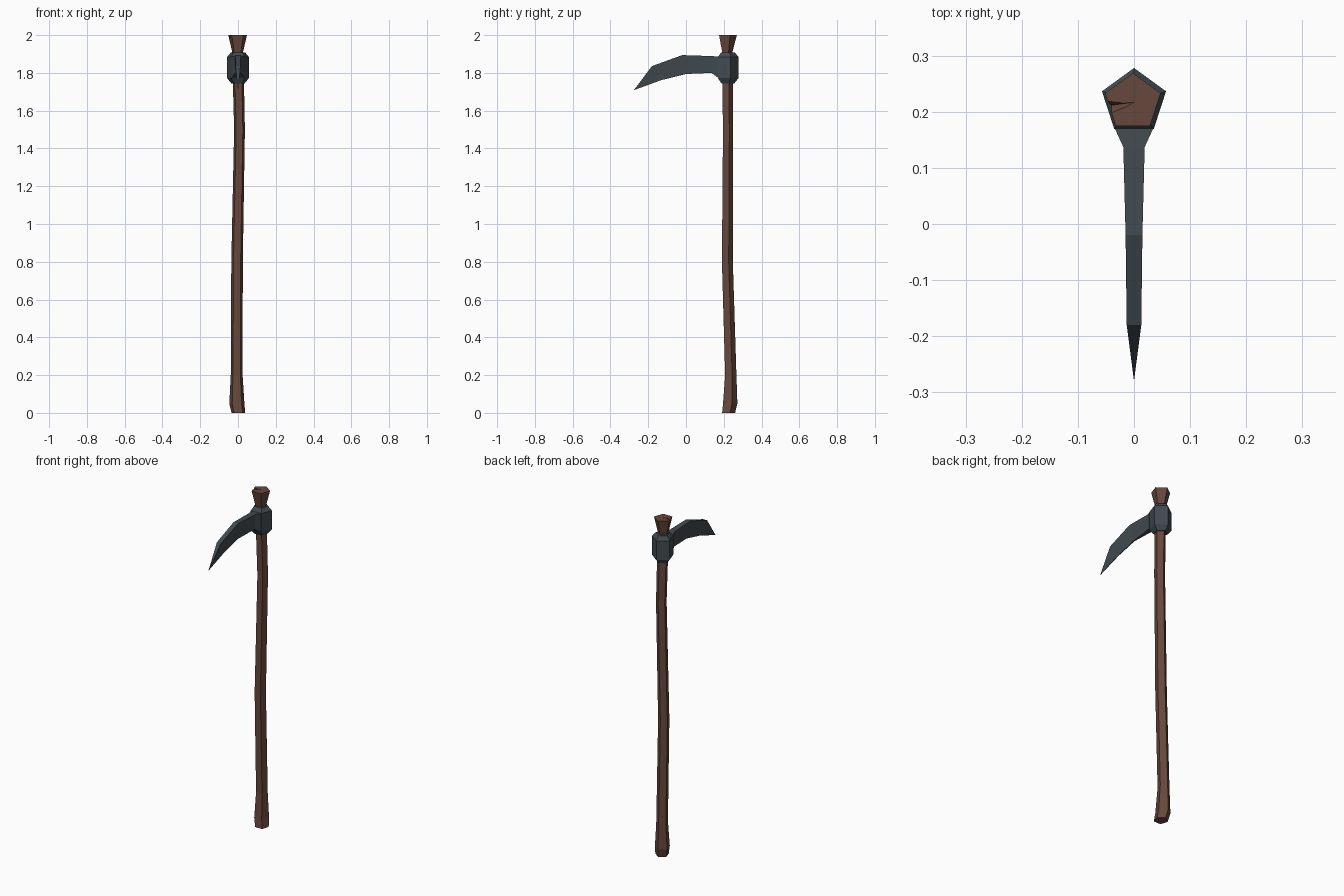
import bpy, bmesh, math

if "Cube" in bpy.data.objects:
    bpy.data.objects.remove(bpy.data.objects["Cube"])


def material(name, color):
    m = bpy.data.materials.new(name)
    m.diffuse_color = (*color, 1)
    m.use_nodes = True
    m.node_tree.nodes["Principled BSDF"].inputs["Base Color"].default_value = m.diffuse_color
    return m


wood = material("wood", (0.135, 0.065, 0.045))
iron = material("iron", (0.055, 0.07, 0.08))


def loft(name, rings, mat=None):
    """Skin a list of equal-length vertex rings and cap both ends."""
    bm = bmesh.new()
    vs = [[bm.verts.new(p) for p in ring] for ring in rings]
    n = len(rings[0])
    for a, b in zip(vs, vs[1:]):
        for i in range(n):
            j = (i + 1) % n
            bm.faces.new((a[i], a[j], b[j], b[i]))
    bm.faces.new(vs[0][::-1])
    bm.faces.new(vs[-1])
    bmesh.ops.remove_doubles(bm, verts=bm.verts[:], dist=0.0003)
    bmesh.ops.recalc_face_normals(bm, faces=bm.faces[:])
    me = bpy.data.meshes.new(name)
    bm.to_mesh(me)
    bm.free()
    ob = bpy.data.objects.new(name, me)
    bpy.context.collection.objects.link(ob)
    if mat:
        me.materials.append(mat)
    return ob


def pentagon(z, x, y, r):
    """Five-sided ring with its point towards the back."""
    angles = [math.radians(90 + 72 * k) for k in range(5)]
    return [(x + r * math.cos(a), y + r * math.sin(a), z) for a in angles]


# Crooked wooden handle: z, centre x, centre y, radius
handle_path = [
    (0.00, 0.002, 0.222, 0.038),
    (0.05, -0.006, 0.230, 0.042),
    (0.20, -0.007, 0.234, 0.033),
    (0.80, -0.005, 0.216, 0.032),
    (1.50, 0.008, 0.220, 0.030),
    (1.76, 0.002, 0.217, 0.031),
    (1.91, -0.002, 0.216, 0.030),
    (2.00, -0.002, 0.217, 0.052),
]
handle = loft("handle", [pentagon(*p) for p in handle_path], wood)

# Split in the top of the handle
split = loft("split_cutter", [
    [(-0.075, 0.227, 2.01), (-0.062, 0.182, 2.01), (-0.075, 0.207, 1.965)],
    [(0.0, 0.2175, 2.01), (0.0, 0.2165, 2.01), (0.0, 0.217, 1.997)],
])
split.hide_render = True
split.hide_viewport = True
cut = handle.modifiers.new("split", 'BOOLEAN')
cut.operation = 'DIFFERENCE'
cut.solver = 'EXACT'
cut.object = split

# Iron collar with chamfered ends
loft("collar", [pentagon(z, 0, 0.218, r) for z, r in
                [(1.745, 0.038), (1.772, 0.060), (1.885, 0.060), (1.908, 0.040)]], iron)

# Curved blade: top y, top z, bottom y, bottom z, top half width, bottom half width
blade = [
    (0.172, 1.886, 0.172, 1.772, 0.035, 0.035),
    (0.137, 1.889, 0.135, 1.800, 0.019, 0.015),
    (-0.020, 1.894, 0.000, 1.794, 0.015, 0.003),
    (-0.180, 1.836, -0.130, 1.762, 0.013, 0.002),
    (-0.276, 1.709, -0.275, 1.709, 0.0005, 0.0005),
]
loft("blade", [[(-wt, yt, zt), (wt, yt, zt), (wb, yb, zb), (-wb, yb, zb)]
               for yt, zt, yb, zb, wt, wb in blade], iron)
